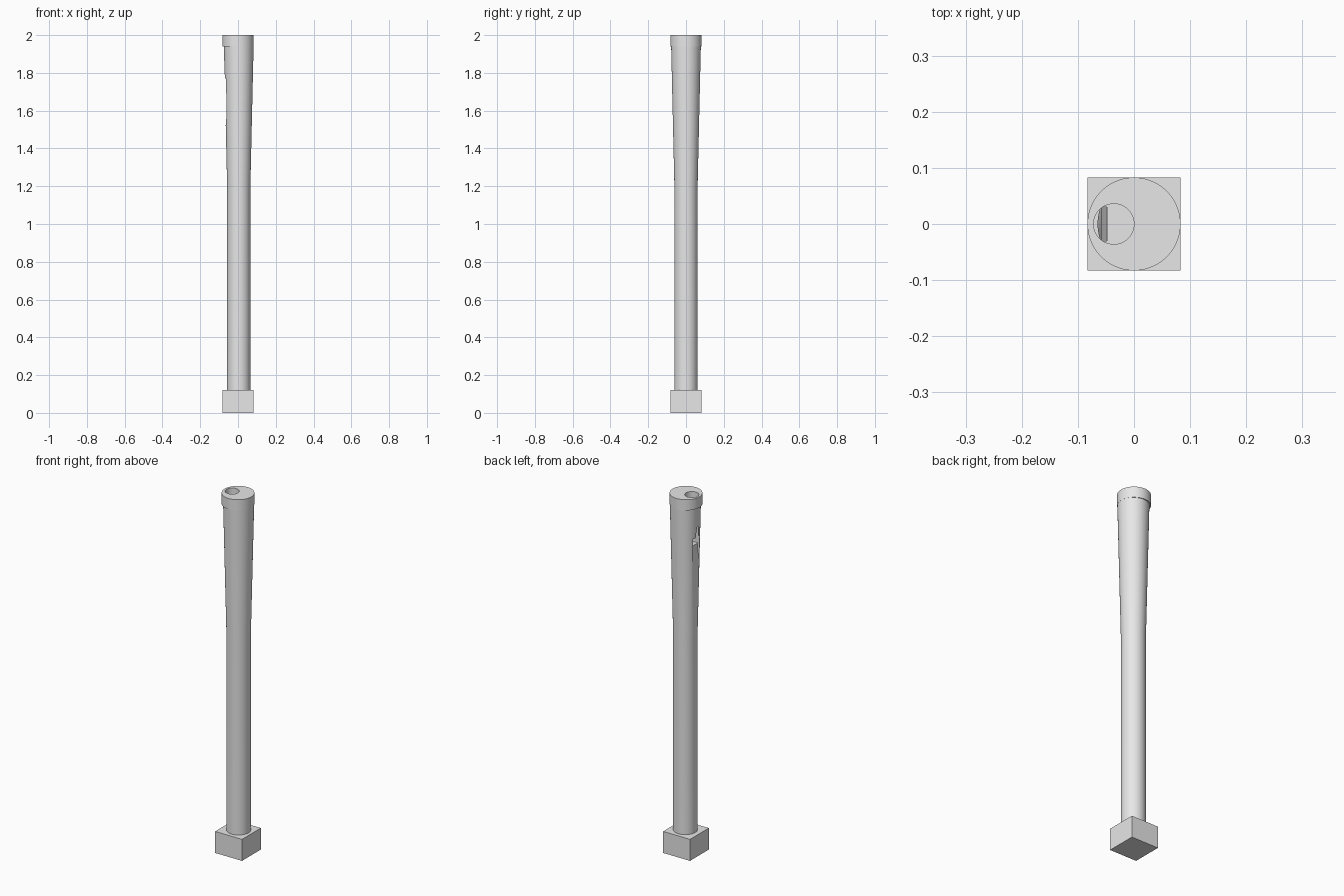
import bpy, bmesh
from math import radians
from mathutils import Matrix

cube = bpy.data.objects.get("Cube")
if cube:
    bpy.data.objects.remove(cube, do_unlink=True)

grey = bpy.data.materials.new("plain_grey")
grey.use_nodes = True
grey.diffuse_color = (0.8, 0.8, 0.8, 1)
grey.node_tree.nodes["Principled BSDF"].inputs["Base Color"].default_value = (0.8, 0.8, 0.8, 1)


def make_object(name, bm):
    bmesh.ops.recalc_face_normals(bm, faces=bm.faces)
    mesh = bpy.data.meshes.new(name)
    bm.to_mesh(mesh)
    bm.free()
    mesh.materials.append(grey)
    obj = bpy.data.objects.new(name, mesh)
    bpy.context.collection.objects.link(obj)
    return obj


def turned(name, x, profile, sides=64):
    """Capped round part with (radius, height) rings about a vertical axis at x."""
    bm = bmesh.new()
    rings = [bmesh.ops.create_circle(bm, segments=sides, radius=r,
                                     matrix=Matrix.Translation((x, 0, z)))["verts"]
             for r, z in profile]
    for low, high in zip(rings, rings[1:]):
        for i in range(sides):
            j = (i + 1) % sides
            bm.faces.new((low[i], low[j], high[j], high[i]))
    bm.faces.new(rings[0])
    bm.faces.new(rings[-1])
    return make_object(name, bm)


def prism(name, outline, half_width):
    """Side outline in x and z, extruded along y."""
    bm = bmesh.new()
    face = bm.faces.new([bm.verts.new((x, -half_width, z)) for x, z in outline])
    out = bmesh.ops.extrude_face_region(bm, geom=[face])["geom"]
    moved = [v for v in out if isinstance(v, bmesh.types.BMVert)]
    bmesh.ops.translate(bm, verts=moved, vec=(0, 2 * half_width, 0))
    return make_object(name, bm)


def activate(obj):
    bpy.ops.object.select_all(action="DESELECT")
    obj.select_set(True)
    bpy.context.view_layer.objects.active = obj


def cut(obj, cutter):
    mod = obj.modifiers.new("cut", "BOOLEAN")
    mod.operation = "DIFFERENCE"
    mod.solver = "EXACT"
    mod.object = cutter
    activate(obj)
    bpy.ops.object.modifier_apply(modifier=mod.name)


# Square foot
half = 0.083
prism("square_base", [(-half, 0), (half, 0), (half, 0.12), (-half, 0.12)], half)

# Straight shaft flaring into the barrel, and the top collar
pipe = turned("pipe_body", 0.004, [(0.0615, 0.12), (0.0615, 1.2), (0.0785, 1.94)])
collar = turned("top_collar", 0, [(half, 1.94), (half, 2)])

# Off-centre air hole and the side window with its sloping lip
bore = turned("bore_cutter", -0.036, [(0.036, 1.72), (0.036, 2.1)], 48)
window = prism("window_cutter", [(-0.12, 1.77), (-0.048, 1.77), (-0.048, 1.72),
                                 (-0.058, 1.64), (-0.063, 1.54), (-0.068, 1.5),
                                 (-0.12, 1.5)], 0.03)
cut(pipe, bore)
cut(pipe, window)
cut(collar, bore)
for helper in (bore, window):
    bpy.data.objects.remove(helper, do_unlink=True)

for part in (pipe, collar):
    activate(part)
    bpy.ops.object.shade_smooth_by_angle(angle=radians(30))
